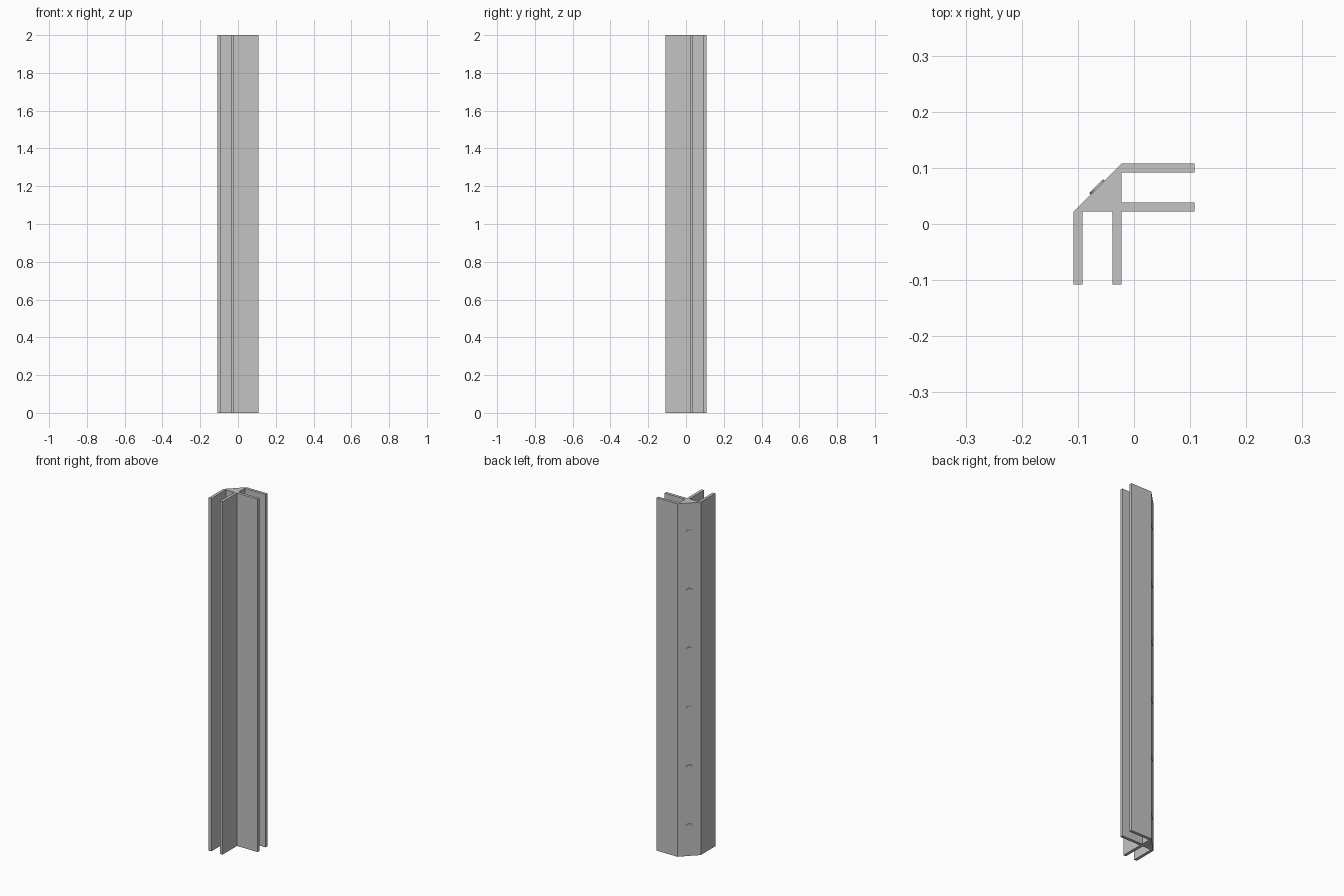
import bpy, bmesh, math
from mathutils import Matrix, Vector

if "Cube" in bpy.data.objects:
    bpy.data.objects.remove(bpy.data.objects["Cube"])

HEIGHT = 2.0
grey = bpy.data.materials.new("light grey")
grey.diffuse_color = (0.55, 0.55, 0.55, 1)
grey.use_nodes = True
grey.node_tree.nodes["Principled BSDF"].inputs["Base Color"].default_value = grey.diffuse_color


def add_object(name, bm):
    bmesh.ops.recalc_face_normals(bm, faces=bm.faces)
    mesh = bpy.data.meshes.new(name)
    bm.to_mesh(mesh)
    bm.free()
    mesh.materials.append(grey)
    obj = bpy.data.objects.new(name, mesh)
    bpy.context.collection.objects.link(obj)
    return obj


# Corner extrusion: half of the section, mirrored across the diagonal y = -x
A, B, C, D = 0.108, 0.092, 0.038, 0.022   # flange ends and faces
half = [(-D, A), (A, A), (A, B), (-D, B), (-D, C), (A, C), (A, D)]
section = half + [(-D, D)] + [(-y, -x) for x, y in reversed(half)]

bm = bmesh.new()
base = bm.faces.new([bm.verts.new((x, y, 0)) for x, y in section])
ext = bmesh.ops.extrude_face_region(bm, geom=[base])
bmesh.ops.translate(bm, vec=(0, 0, HEIGHT),
                    verts=[v for v in ext["geom"] if isinstance(v, bmesh.types.BMVert)])
add_object("corner_profile", bm)

# Flat round fixing heads, evenly spaced down the chamfer
normal = Vector((-1, 1, 0)).normalized()
turn = normal.to_track_quat('Z', 'Y').to_matrix().to_4x4()
for i in range(6):
    centre = Vector((-0.065, 0.065, HEIGHT * (i + 0.5) / 6)) + normal * 0.001
    bm = bmesh.new()
    bmesh.ops.create_cone(bm, cap_ends=True, segments=24, radius1=0.0175, radius2=0.0175,
                          depth=0.005, matrix=Matrix.Translation(centre) @ turn)
    head = add_object(f"fixing_head_{i + 1}", bm)
    bpy.ops.object.select_all(action='DESELECT')
    bpy.context.view_layer.objects.active = head
    head.select_set(True)
    bpy.ops.object.shade_smooth_by_angle(angle=math.radians(30))
